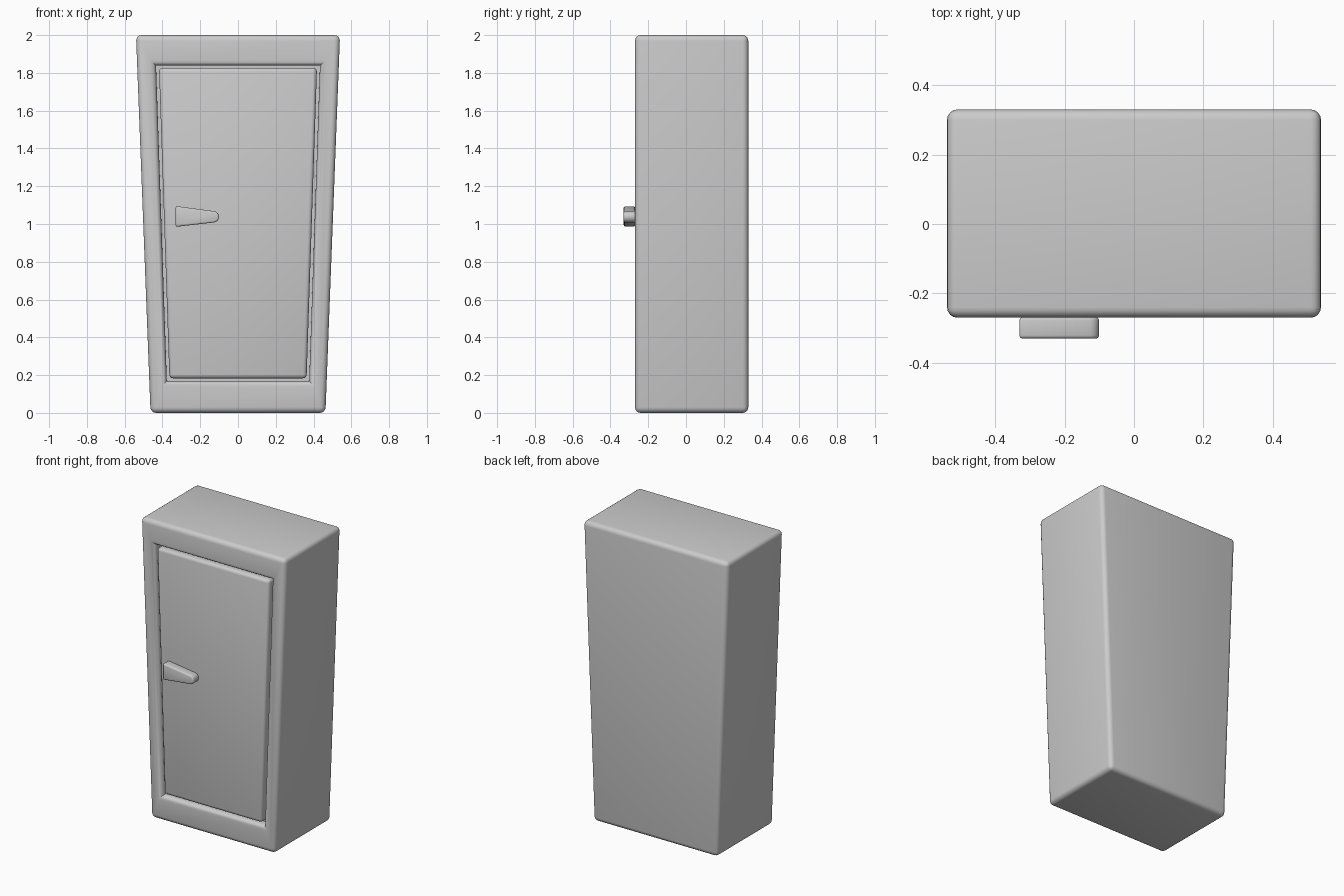
import bpy, bmesh, math

if "Cube" in bpy.data.objects:
    bpy.data.objects.remove(bpy.data.objects["Cube"])

FRONT, BACK = -0.27, 0.33


def trapezoid(bottom, top, z0, z1):
    return [(-bottom, z0), (bottom, z0), (top, z1), (-top, z1)]


def loop(bm, outline, y):
    return [bm.verts.new((x, y, z)) for x, z in outline]


def bridge(bm, a, b):
    n = len(a)
    for i in range(n):
        j = (i + 1) % n
        bm.faces.new((a[i], a[j], b[j], b[i]))


def finish(bm, name):
    bmesh.ops.recalc_face_normals(bm, faces=bm.faces)
    mesh = bpy.data.meshes.new(name)
    bm.to_mesh(mesh)
    bm.free()
    ob = bpy.data.objects.new(name, mesh)
    bpy.context.collection.objects.link(ob)
    bpy.ops.object.select_all(action='DESELECT')
    bpy.context.view_layer.objects.active = ob
    ob.select_set(True)
    bpy.ops.object.shade_smooth_by_angle(angle=math.radians(35))
    return ob


def bevel(bm, edges, width, segments=4):
    bmesh.ops.recalc_face_normals(bm, faces=bm.faces)
    bmesh.ops.bevel(bm, geom=edges, offset=width, offset_type='OFFSET',
                    segments=segments, profile=0.5, affect='EDGES',
                    clamp_overlap=True)


def rounded_prism(name, outline, y0, y1, width, keep=lambda e: True):
    bm = bmesh.new()
    a, b = loop(bm, outline, y0), loop(bm, outline, y1)
    bridge(bm, a, b)
    bm.faces.new(a)
    bm.faces.new(b)
    bevel(bm, [e for e in bm.edges if keep(e)], width, 3)
    return finish(bm, name)


# Cabinet body: tapered box with a door recess in the front
bm = bmesh.new()
outer = trapezoid(0.463, 0.54, 0.0, 2.0)
opening = trapezoid(0.377, 0.434, 0.168, 1.838)
back = loop(bm, outer, BACK)
front = loop(bm, outer, FRONT)
rim = loop(bm, opening, FRONT)
floor = loop(bm, opening, FRONT + 0.06)
for a, b in ((back, front), (front, rim), (rim, floor)):
    bridge(bm, a, b)
bm.faces.new(back)
bm.faces.new(floor)
# Round the outside edges and the rim of the recess, not its inner corners
box, lip = set(back + front), set(rim)
edges = [e for e in bm.edges
         if set(e.verts) <= box or set(e.verts) <= lip]
bevel(bm, edges, 0.03)
finish(bm, "cabinet_body")

# Door panel, flush with the frame
rounded_prism("door", trapezoid(0.363, 0.418, 0.183, 1.827),
              FRONT, FRONT + 0.07, 0.02)

# Tapered handle with a round tip
cx, cz, r = -0.13, 1.038, 0.03
handle = [(-0.33, 1.095), (-0.33, 0.985)]
handle += [(cx + r * math.cos(math.radians(t)), cz + r * math.sin(math.radians(t)))
           for t in range(-84, 85, 24)]


def not_tip(e):
    # Skip the depth edges that make up the round tip
    a, b = e.verts
    return abs(a.co.y - b.co.y) < 1e-4 or a.co.x < -0.2


rounded_prism("handle", handle, -0.33, FRONT + 0.001, 0.009, not_tip)
